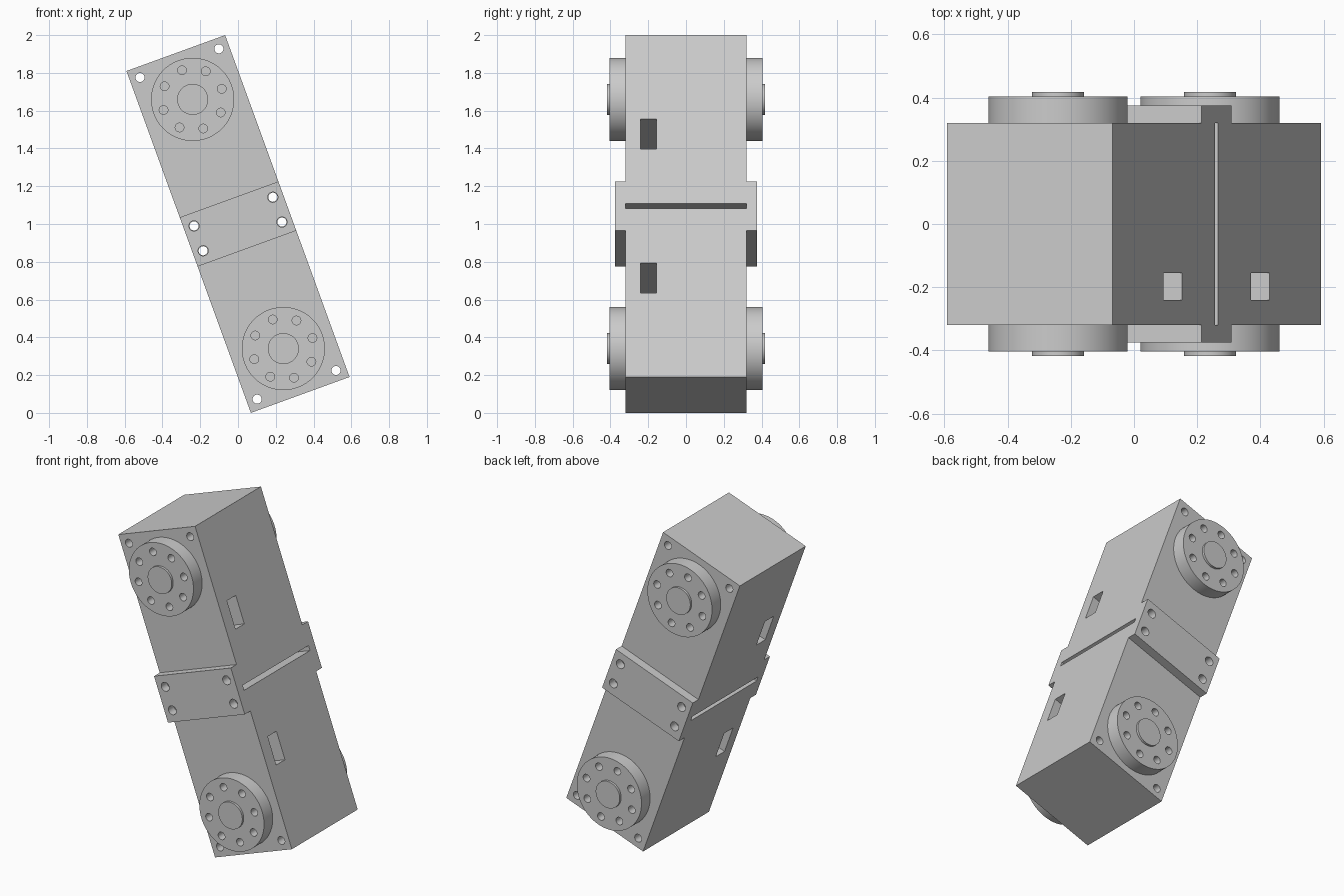
import bpy
from math import radians, cos, sin, pi
from mathutils import Matrix, Vector

cube = bpy.data.objects.get("Cube")
if cube:
    bpy.data.objects.remove(cube, do_unlink=True)

grey = bpy.data.materials.new("light grey")
grey.use_nodes = True
grey.diffuse_color = (0.6, 0.6, 0.6, 1)
grey.node_tree.nodes["Principled BSDF"].inputs["Base Color"].default_value = (0.6, 0.6, 0.6, 1)

# Upright sizes: x across, y deep, z along the length
WIDTH, LENGTH, DEPTH, GAP = 0.556, 1.926, 0.64, 0.03
HALF = (LENGTH - GAP) / 2
FACE = DEPTH / 2
PLATE, DISC, HUB = 0.055, 0.084, 0.014
HOLE_X = 0.222
parts = []


def box(name, size, centre):
    bpy.ops.mesh.primitive_cube_add(size=1)
    ob = bpy.context.object
    ob.name = name
    ob.data.transform(Matrix.Translation(centre) @ Matrix.Diagonal((*size, 1)))
    return ob


def rod(name, radius, length, centre, sides=32):
    """Cylinder running along y."""
    bpy.ops.mesh.primitive_cylinder_add(vertices=sides, radius=radius, depth=length)
    ob = bpy.context.object
    ob.name = name
    ob.data.transform(Matrix.Translation(centre) @ Matrix.Rotation(pi / 2, 4, 'X'))
    return ob


def cut(ob, cutters):
    for c in cutters:
        c.hide_render = True
        mod = ob.modifiers.new("cut", 'BOOLEAN')
        mod.operation = 'DIFFERENCE'
        mod.solver = 'EXACT'
        mod.object = c
        bpy.context.view_layer.objects.active = ob
        bpy.ops.object.modifier_apply(modifier=mod.name)
        bpy.data.objects.remove(c, do_unlink=True)


for label, s in (("upper", 1), ("lower", -1)):
    # Housing with four through screw holes and a cable slot
    mid = s * (GAP + HALF) / 2
    housing = box(label + "_housing", (WIDTH, DEPTH, HALF), (0, 0, mid))
    holes = [rod("hole", 0.024, 1, (x, 0, s * z))
             for x in (-HOLE_X, HOLE_X) for z in (0.07, 0.906)]
    holes.append(box("slot", (1, 0.085, 0.17), (0, -0.198, s * 0.405)))
    cut(housing, holes)
    parts.append(housing)

    # Drive discs with a ring of holes and a raised hub
    for side, d in (("front", -1), ("back", 1)):
        at = Vector((0, d * (FACE + DISC / 2), s * 0.702))
        disc = rod(f"{label}_{side}_disc", 0.22, DISC, at, 96)
        cut(disc, [rod("hole", 0.023, 0.2, at + Vector((cos(a), 0, sin(a))) * 0.164)
                   for a in (i * pi / 4 for i in range(8))])
        hub = rod(f"{label}_{side}_hub", 0.082, HUB,
                  (0, d * (FACE + DISC + HUB / 2), s * 0.702), 64)
        parts += [disc, hub]

# Joining plates bridging the gap between the housings
for side, d in (("front", -1), ("back", 1)):
    y = d * (FACE + PLATE / 2)
    plate = box(side + "_joining_plate", (WIDTH, PLATE, 0.277), (0, y, 0))
    cut(plate, [rod("hole", 0.027, 0.2, (x, y, z))
                for x in (-HOLE_X, HOLE_X) for z in (-0.07, 0.07)])
    parts.append(plate)

# Lean the assembly, then finish the surfaces
lean = Matrix.Translation((0, 0, 1)) @ Matrix.Rotation(radians(-20), 4, 'Y')
for ob in parts:
    ob.data.transform(lean)
    ob.data.materials.clear()
    ob.data.materials.append(grey)
    bpy.ops.object.select_all(action='DESELECT')
    ob.select_set(True)
    bpy.context.view_layer.objects.active = ob
    bpy.ops.object.shade_smooth_by_angle(angle=radians(30))
